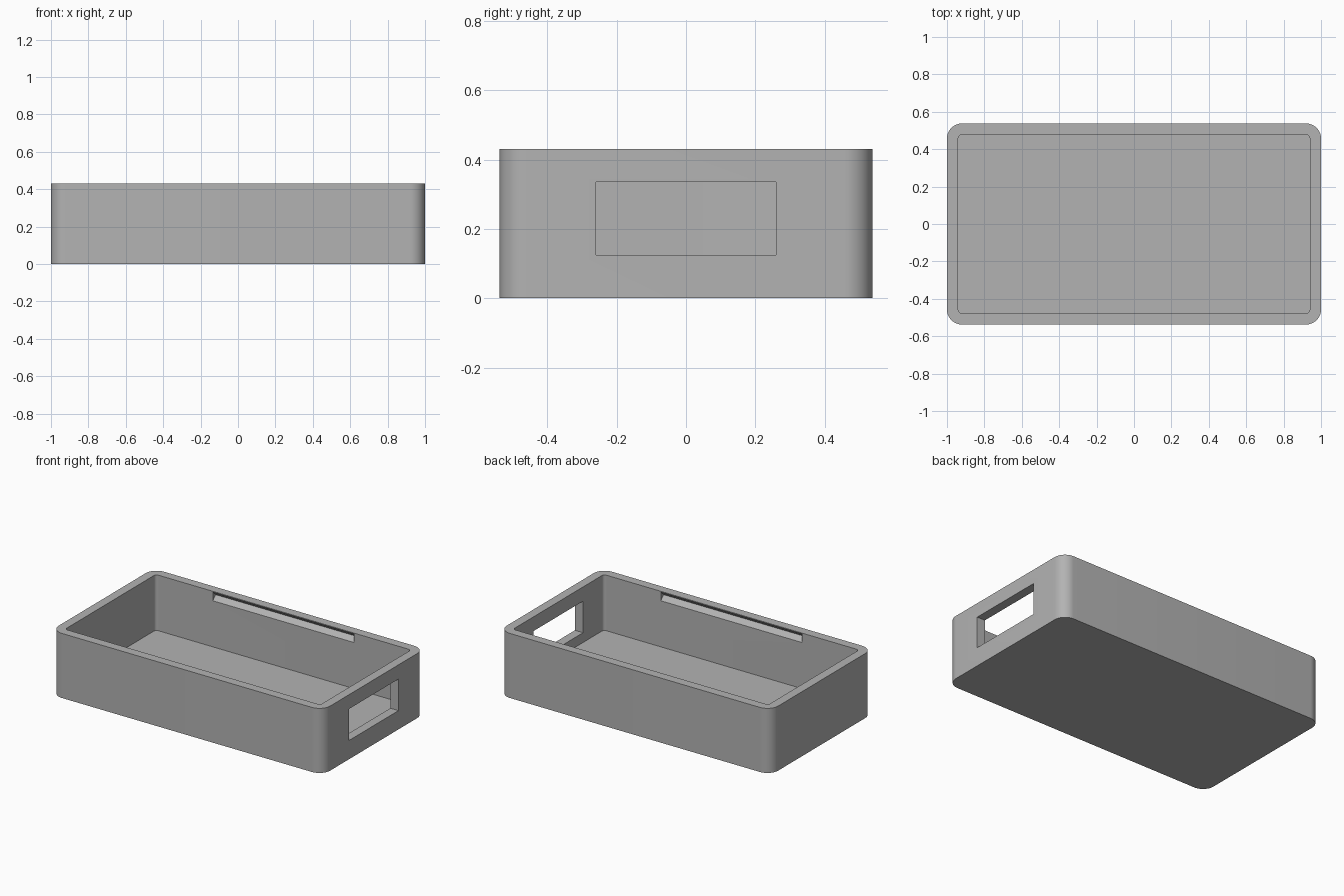
import bpy
import bmesh
from math import cos, sin, pi

cube = bpy.data.objects.get("Cube")
if cube:
    bpy.data.objects.remove(cube, do_unlink=True)

# Overall sizes
LENGTH, WIDTH, HEIGHT = 2.0, 1.075, 0.43
WALL, RADIUS = 0.06, 0.08
INNER_Y = WIDTH / 2 - WALL

grey = bpy.data.materials.new("grey plastic")
grey.use_nodes = True
colour = (0.45, 0.45, 0.45, 1)
grey.diffuse_color = colour
grey.node_tree.nodes["Principled BSDF"].inputs["Base Color"].default_value = colour


def extrude(name, points, offset):
    """Make a solid by extruding a closed outline along an offset."""
    bm = bmesh.new()
    face = bm.faces.new([bm.verts.new(p) for p in points])
    result = bmesh.ops.extrude_face_region(bm, geom=[face])
    moved = [v for v in result["geom"] if isinstance(v, bmesh.types.BMVert)]
    bmesh.ops.translate(bm, verts=moved, vec=offset)
    bmesh.ops.recalc_face_normals(bm, faces=bm.faces)
    mesh = bpy.data.meshes.new(name)
    bm.to_mesh(mesh)
    bm.free()
    mesh.materials.append(grey)
    obj = bpy.data.objects.new(name, mesh)
    bpy.context.collection.objects.link(obj)
    return obj


def rounded_outline(length, width, radius, z, steps=12):
    """Points of a rectangle with round corners, anticlockwise."""
    points = []
    for corner, (sx, sy) in enumerate([(1, 1), (-1, 1), (-1, -1), (1, -1)]):
        for i in range(steps + 1):
            a = (corner + i / steps) * pi / 2
            points.append((sx * (length / 2 - radius) + radius * cos(a),
                           sy * (width / 2 - radius) + radius * sin(a), z))
    return points


# Tray body with rounded vertical corners
tray = extrude("tray", rounded_outline(LENGTH, WIDTH, RADIUS, 0), (0, 0, HEIGHT))

# Inner cavity, leaving a floor as thick as the walls
cutters = [extrude("cavity_cutter",
                   rounded_outline(LENGTH - 2 * WALL, WIDTH - 2 * WALL, RADIUS - WALL, WALL),
                   (0, 0, HEIGHT))]

# Rectangular opening through one end wall
opening = [(0.9, y, z) for y, z in
           [(-0.26, 0.125), (0.26, 0.125), (0.26, 0.335), (-0.26, 0.335)]]
cutters.append(extrude("opening_cutter", opening, (0.2, 0, 0)))

# V-shaped snap grooves in the long inner walls
for side, label in [(-1, "front"), (1, "back")]:
    groove = [(-0.52, side * (INNER_Y + depth), z) for depth, z in
              [(-0.01, 0.367), (0, 0.367), (0.03, 0.396), (0, 0.425), (-0.01, 0.425)]]
    cutters.append(extrude(label + "_groove_cutter", groove, (1.04, 0, 0)))

# Cut everything out of the tray
bpy.ops.object.select_all(action="DESELECT")
tray.select_set(True)
bpy.context.view_layer.objects.active = tray
for cutter in cutters:
    cutter.hide_render = True
    modifier = tray.modifiers.new(cutter.name, "BOOLEAN")
    modifier.operation = "DIFFERENCE"
    modifier.solver = "EXACT"
    modifier.object = cutter
    bpy.ops.object.modifier_apply(modifier=modifier.name)
    bpy.data.objects.remove(cutter, do_unlink=True)

bpy.ops.object.shade_smooth_by_angle(angle=pi / 6)
